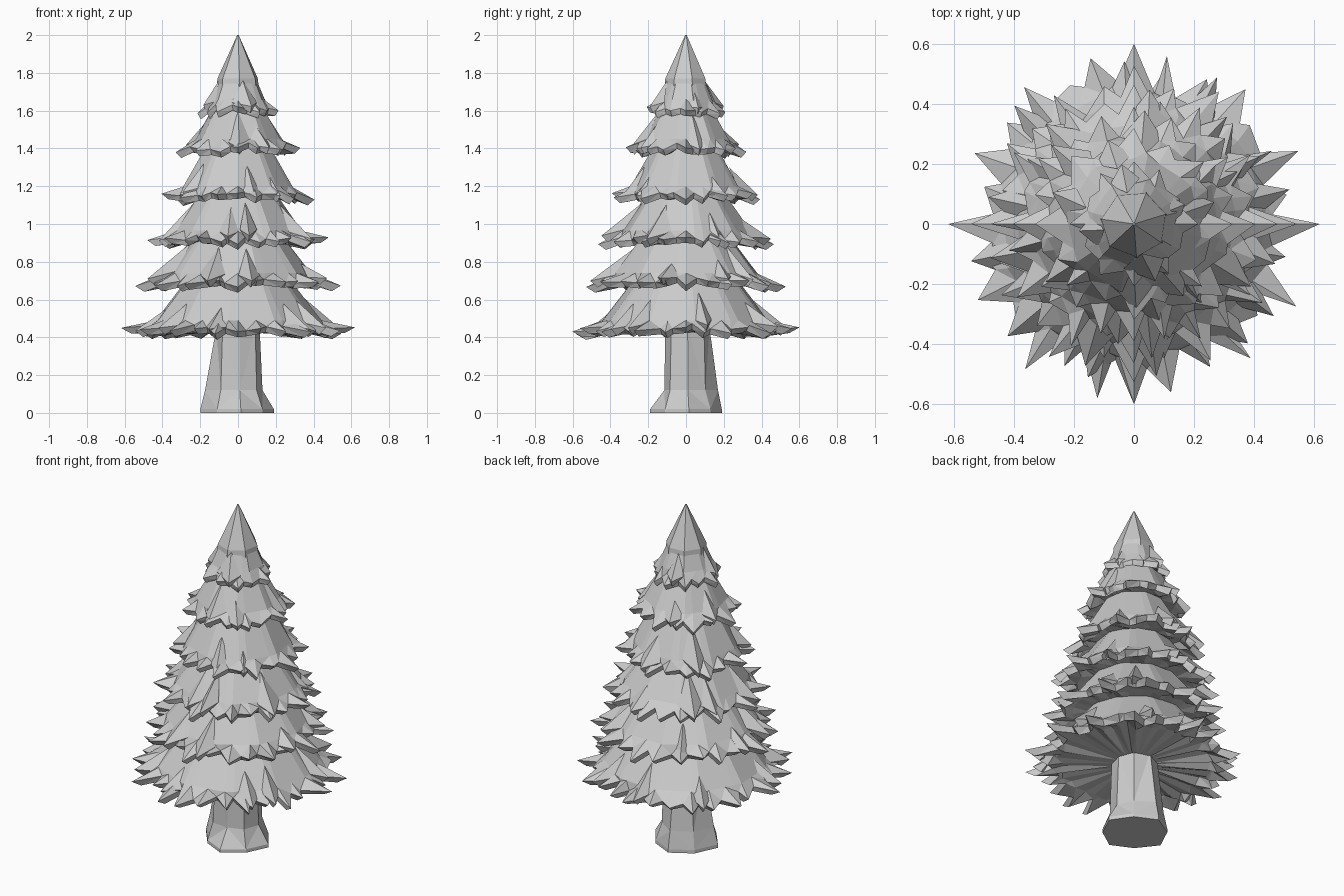
import bpy, bmesh, math, random
from mathutils import Vector

if "Cube" in bpy.data.objects:
    bpy.data.objects.remove(bpy.data.objects["Cube"])

random.seed(5)
U = random.uniform


def pt(r, a, z):
    return Vector((r * math.cos(a), r * math.sin(a), z))


def facet(r, a, k, phase):
    """Radius of a k-sided polygon at angle a, for broad flat cone facets."""
    w = 2 * math.pi / k
    return r * math.cos(w / 2) / math.cos((a - phase) % w - w / 2) * 1.03


def loft(bm, rings):
    """Skin closed rings of equal length into quads."""
    vs = [[bm.verts.new(p) for p in ring] for ring in rings]
    n = len(vs[0])
    for a, b in zip(vs, vs[1:]):
        for i in range(n):
            j = (i + 1) % n
            bm.faces.new((a[i], a[j], b[j], b[i]))
    bm.faces.new(vs[0])
    bm.faces.new(vs[-1])


def finish(bm, name):
    bmesh.ops.remove_doubles(bm, verts=bm.verts, dist=0.0005)
    bmesh.ops.triangulate(bm, faces=[f for f in bm.faces if len(f.verts) == 4])
    bmesh.ops.recalc_face_normals(bm, faces=bm.faces)
    me = bpy.data.meshes.new(name)
    bm.to_mesh(me)
    bm.free()
    bpy.context.collection.objects.link(bpy.data.objects.new(name, me))


def add_sprig(bm, a, r0, z0, r1, z1, w):
    """Pointed bough lying over the skirt: ridge, two flanks and a blunt end."""
    d = U(-0.5, 0.5) * w / r1
    ridge = bm.verts.new(pt(r0, a, z0))
    tip = bm.verts.new(pt(r1, a + d, z1))
    low = bm.verts.new(pt(r1 * 0.92, a + d, z1 - 0.035))
    rm, zm = r0 * 0.3 + r1 * 0.6, z0 * 0.3 + z1 * 0.7 - 0.02
    left = bm.verts.new(pt(rm, a - w / rm, zm))
    right = bm.verts.new(pt(rm, a + w / rm, zm))
    for f in ((ridge, left, tip), (ridge, tip, right), (left, low, tip),
              (right, tip, low), (ridge, low, left), (ridge, right, low)):
        bm.faces.new(f)


def tier(name, tips, sides, zt, rt, zm, rm, ze, reach, zin, rin):
    """Bough skirt: top ring, shoulder, zigzag edge, thickness, underside."""
    bm = bmesh.new()
    n, phase = tips * 2, U(0, 1)
    rings = [[] for _ in range(6)]
    for i in range(n):
        a = 2 * math.pi * i / n
        aj = a + U(-0.4, 0.4) * 2 * math.pi / n
        rings[0].append(pt(facet(rt, a, sides, phase), a, zt))
        rings[1].append(pt(facet(rm, a, sides, phase), a, zm))
        if i % 2 == 0:                                  # bough tip
            r = reach * (U(0.92, 0.98) if i % 4 == 0 else U(0.79, 0.89))
            if i % (n // 4) == 0:
                r, aj = reach * (1 if i % (n // 2) == 0 else 0.97), a
            z = ze + U(-0.02, 0.02)
            rings[2].append(pt(r, aj, z))
            rings[3].append(pt(r * 0.91, aj, z - 0.03))
        else:                                           # notch
            r = reach * U(0.71, 0.79)
            z = ze + U(0.0, 0.04)
            rings[2].append(pt(r, aj, z))
            rings[3].append(pt(r * 0.95, aj, z - 0.03))
        rings[4].append(pt(reach * U(0.6, 0.7), a, ze + U(-0.02, 0.015)))
        rings[5].append(pt(rin, a, zin))
    loft(bm, rings)
    # loose boughs over the skirt
    count = max(4, tips // 3)
    for i in range(count):
        a = 2 * math.pi * (i + U(0.1, 0.9)) / count
        t = U(0.2, 0.8)
        add_sprig(bm, a, rt + (rm - rt) * t, zt + (zm - zt) * t,
                  reach * U(0.84, 0.95), ze + U(0.0, 0.03), U(0.045, 0.075))
    finish(bm, name)


# foliage tiers, bottom to top
tier("bough_tier_1", 28, 11, 0.72, 0.26, 0.49, 0.435, 0.435, 0.62, 0.425, 0.10)
tier("bough_tier_2", 24, 10, 0.95, 0.22, 0.74, 0.38, 0.685, 0.545, 0.69, 0.26)
tier("bough_tier_3", 24, 10, 1.19, 0.18, 0.965, 0.335, 0.91, 0.48, 0.92, 0.23)
tier("bough_tier_4", 20, 9, 1.44, 0.15, 1.20, 0.285, 1.145, 0.405, 1.16, 0.19)
tier("bough_tier_5", 16, 8, 1.64, 0.12, 1.45, 0.225, 1.395, 0.33, 1.41, 0.16)
tier("bough_tier_6", 12, 7, 1.80, 0.085, 1.66, 0.145, 1.60, 0.215, 1.61, 0.12)

# pointed crown
bm = bmesh.new()
k = 7
loft(bm, [[pt(r, 2 * math.pi * i / k + 0.3, z) for i in range(k)]
          for r, z in ((0.004, 2.0), (0.11, 1.77), (0.115, 1.72))])
finish(bm, "crown")

# trunk: eight sides, each with its own foot, mid and top radius
bm = bmesh.new()
foot = [0.19, 0.17, 0.19, 0.18, 0.20, 0.17, 0.19, 0.17]
mid = [0.13, 0.135, 0.17, 0.16, 0.175, 0.14, 0.115, 0.13]
top = [0.115, 0.125, 0.125, 0.125, 0.115, 0.125, 0.11, 0.12]
loft(bm, [[pt(r, math.pi * (i + 0.1) / 4, z) for i, r in enumerate(ring)]
          for ring, z in ((foot, 0.0), (foot, 0.02), (mid, 0.12), (top, 0.45))])
finish(bm, "trunk")
